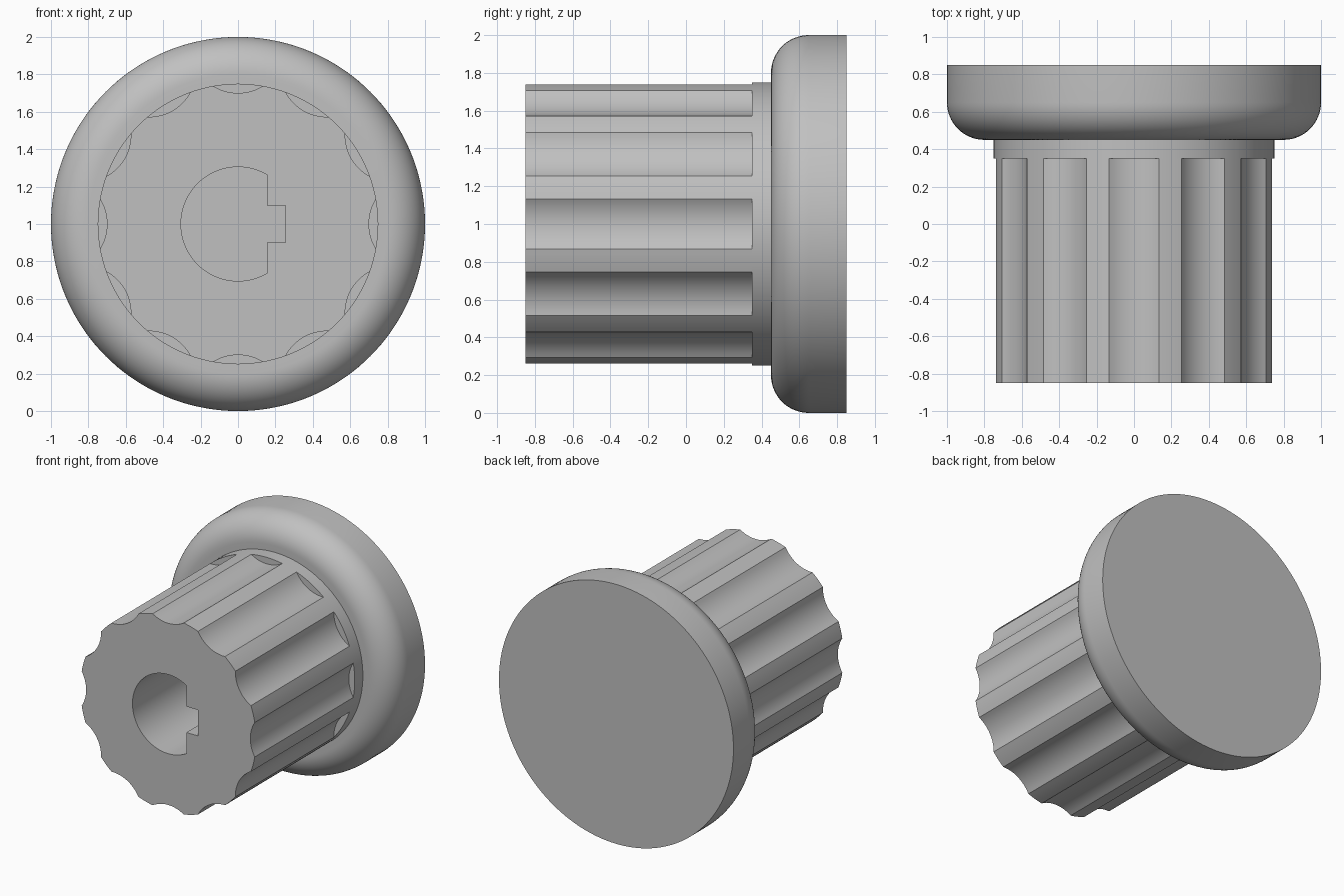
import bpy, bmesh
from math import sin, cos, pi, radians, acos, atan2

if "Cube" in bpy.data.objects:
    bpy.data.objects.remove(bpy.data.objects["Cube"])

grey = bpy.data.materials.new("plain grey")
grey.use_nodes = True
colour = (0.53, 0.53, 0.53, 1)
grey.diffuse_color = colour
grey.node_tree.nodes["Principled BSDF"].inputs["Base Color"].default_value = colour

AXIS_Z = 1.0


def arc(cx, cy, r, a0, a1, n):
    """Points along an arc, both ends included."""
    return [(cx + r * cos(a0 + (a1 - a0) * i / n),
             cy + r * sin(a0 + (a1 - a0) * i / n)) for i in range(n + 1)]


def loft(name, rings):
    """Solid through (y, [(x, z), ...]) rings placed along the y axis."""
    bm = bmesh.new()
    loops = [[bm.verts.new((x, y, z + AXIS_Z)) for x, z in pts] for y, pts in rings]
    n = len(loops[0])
    for a, b in zip(loops, loops[1:]):
        for i in range(n):
            j = (i + 1) % n
            bm.faces.new((a[i], a[j], b[j], b[i]))
    bm.faces.new(loops[0])
    bm.faces.new(loops[-1])
    bmesh.ops.recalc_face_normals(bm, faces=bm.faces)
    mesh = bpy.data.meshes.new(name)
    bm.to_mesh(mesh)
    bm.free()
    mesh.materials.append(grey)
    obj = bpy.data.objects.new(name, mesh)
    bpy.context.collection.objects.link(obj)
    return obj


def select_only(obj):
    bpy.ops.object.select_all(action='DESELECT')
    obj.select_set(True)
    bpy.context.view_layer.objects.active = obj


def circle(r, n=144):
    return arc(0, 0, r, 0, 2 * pi, n)[:-1]


# Round head with a filleted front rim, and the collar in front of it
profile = [(0.75, 0.35), (0.75, 0.45)] + arc(0.8, 0.65, 0.2, -pi / 2, 0, 16) + [(1, 0.85)]
head = loft("head_and_collar", [(y, circle(r)) for r, y in profile])

# Shaft outline: twelve shallow flutes between round lands
R, FLUTE_R, FLUTE_D, COUNT = 0.75, 0.25, 0.95, 12
edge_x = (R**2 + FLUTE_D**2 - FLUTE_R**2) / (2 * FLUTE_D)
half_land = acos(edge_x / R)
edge_z = R * sin(half_land)
half_flute = atan2(edge_z, FLUTE_D - edge_x)
outline = []
for k in range(COUNT):
    t = 2 * pi * k / COUNT
    outline += arc(FLUTE_D * cos(t), FLUTE_D * sin(t), FLUTE_R,
                   t + pi + half_flute, t + pi - half_flute, 12)
    outline += arc(0, 0, R, t + half_land, t + 2 * pi / COUNT - half_land, 4)[1:-1]
shaft = loft("fluted_shaft", [(-0.85, outline), (0.35, outline)])

# D-shaped bore with a keyway in its flat side
flat = 0.155
a = acos(flat / 0.305)
bore_outline = arc(0, 0, 0.305, a, 2 * pi - a, 64)
bore_outline += [(flat, -0.1), (0.255, -0.1), (0.255, 0.1), (flat, 0.1)]
cutter = loft("bore_cutter", [(-0.95, bore_outline), (0.45, bore_outline)])
cutter.hide_render = True
cut = shaft.modifiers.new("bore", 'BOOLEAN')
cut.operation = 'DIFFERENCE'
cut.solver = 'EXACT'
cut.object = cutter
select_only(shaft)
bpy.ops.object.modifier_apply(modifier=cut.name)
bpy.data.objects.remove(cutter)

# Smooth curved walls, crisp edges
for obj in (head, shaft):
    select_only(obj)
    bpy.ops.object.shade_smooth_by_angle(angle=radians(30))
